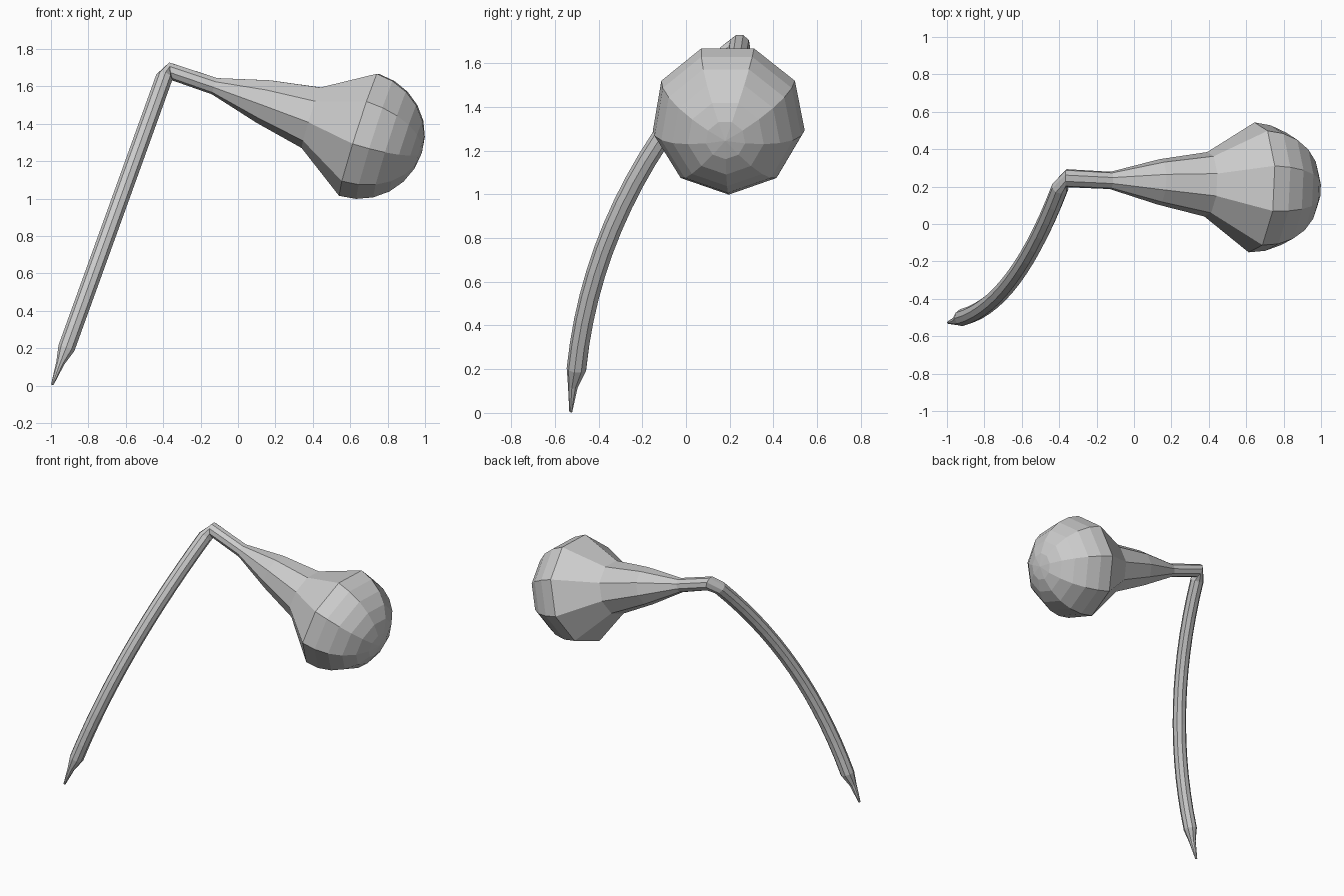
import bpy
import bmesh
import math
from mathutils import Vector

if "Cube" in bpy.data.objects:
    bpy.data.objects.remove(bpy.data.objects["Cube"], do_unlink=True)

SIDES = 9

grey = bpy.data.materials.new("plain grey")
grey.use_nodes = True
colour = (0.6, 0.6, 0.6, 1)
grey.diffuse_color = colour
grey.node_tree.nodes["Principled BSDF"].inputs["Base Color"].default_value = colour

# Each ring is (centre, radius, normal), ordered from the bulb's dome to the tip
rings = []
bulb_centre = Vector((0.647, 0.195, 1.351))
bulb_axis = Vector((0.953, -0.043, -0.303)).normalized()
bulb_radius = 0.353

# Rounded dome of the bulb
STEPS = 6
for i in range(STEPS - 1, -1, -1):
    a = math.radians(90) * i / STEPS
    rings.append((bulb_centre + bulb_axis * bulb_radius * math.sin(a),
                  bulb_radius * math.cos(a), bulb_axis))

# Neck narrowing from the bulb to the elbow
for x, y, z, r in ((0.393, 0.212, 1.437, 0.175),
                   (0.137, 0.225, 1.522, 0.123),
                   (-0.125, 0.233, 1.602, 0.047)):
    rings.append((Vector((x, y, z)), r, bulb_axis))
rings.append((Vector((-0.362, 0.245, 1.682)), 0.049, Vector((0.99, 0, 0.12))))

# Long curved stem, a quadratic curve
top, mid, low = (Vector(p) for p in ((-0.395, 0.195, 1.645),
                                     (-0.63, -0.42, 0.992),
                                     (-0.917, -0.5, 0.2)))
SEGMENTS = 14
for i in range(SEGMENTS + 1):
    t = i / SEGMENTS
    centre = top * (1 - t) ** 2 + mid * 2 * t * (1 - t) + low * t ** 2
    tangent = (top - mid) * (1 - t) + (mid - low) * t
    rings.append((centre, 0.046, tangent))

# Pointed foot
foot_dir = low - Vector((-0.995, -0.527, 0.005))
rings.append((Vector((-0.95, -0.517, 0.12)), 0.023, foot_dir))
rings.append((Vector((-0.993, -0.527, 0.005)), 0.007, foot_dir))

# Loft the rings, carrying the frame along the path without twist
bm = bmesh.new()
normal = bulb_axis.copy()
down = Vector((0, 0, -1))
down = (down - normal * down.dot(normal)).normalized()
loops = []
for centre, radius, direction in rings:
    direction = direction.normalized()
    down = normal.rotation_difference(direction) @ down
    normal = direction
    side = normal.cross(down)
    loop = []
    for k in range(SIDES):
        a = math.tau * k / SIDES
        loop.append(bm.verts.new(centre + (down * math.cos(a) + side * math.sin(a)) * radius))
    loops.append(loop)

apex = bm.verts.new(bulb_centre + bulb_axis * bulb_radius)
for k in range(SIDES):
    n = (k + 1) % SIDES
    bm.faces.new((apex, loops[0][k], loops[0][n]))
    for a, b in zip(loops, loops[1:]):
        bm.faces.new((a[k], b[k], b[n], a[n]))
bm.faces.new(loops[-1])
bmesh.ops.recalc_face_normals(bm, faces=bm.faces)

mesh = bpy.data.meshes.new("bulb_and_stem")
bm.to_mesh(mesh)
bm.free()
mesh.materials.append(grey)
obj = bpy.data.objects.new("bulb_and_stem", mesh)
bpy.context.collection.objects.link(obj)
